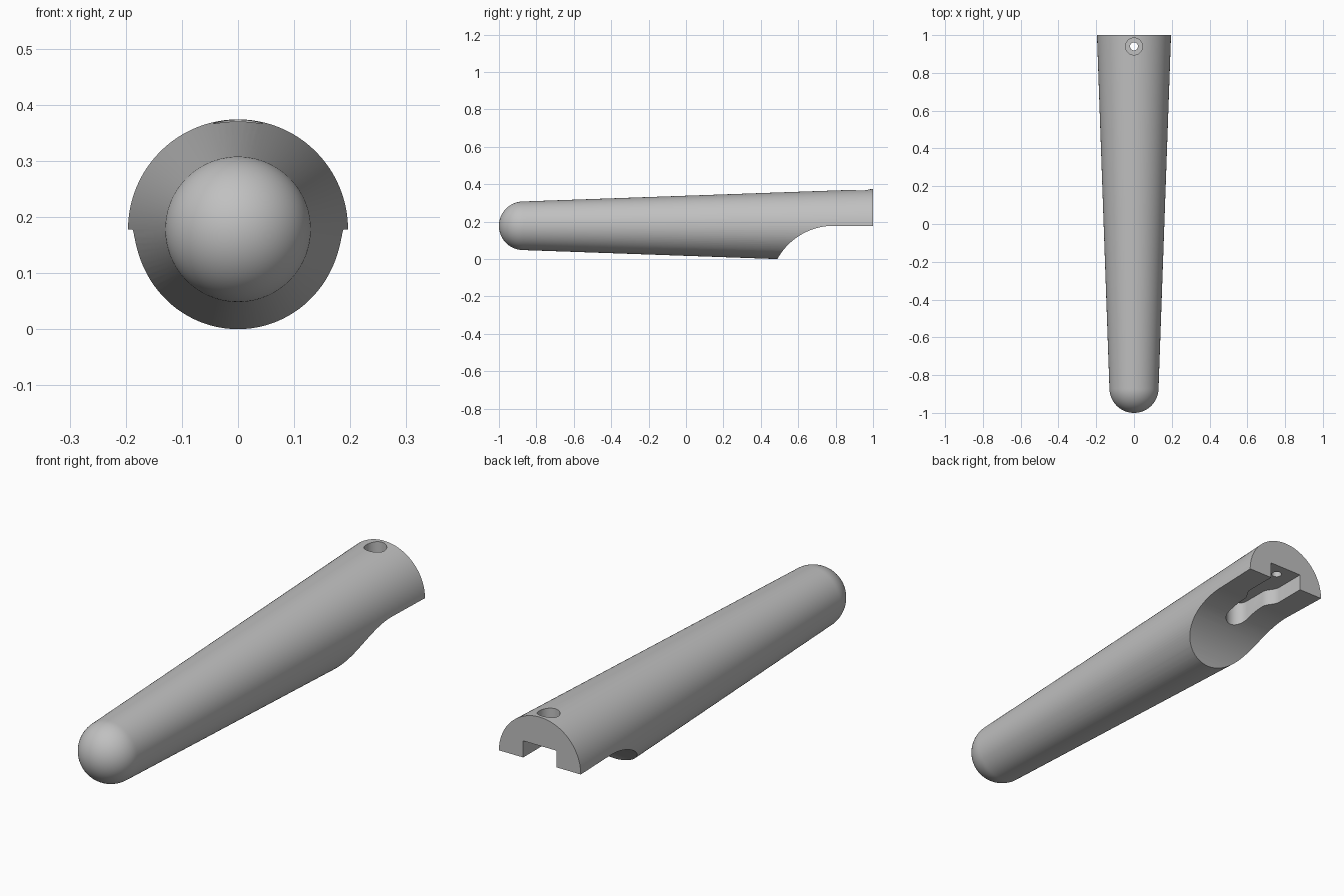
import bpy, bmesh, math
from mathutils import Vector, Matrix

if "Cube" in bpy.data.objects:
    bpy.data.objects.remove(bpy.data.objects["Cube"], do_unlink=True)

AXIS_Z = 0.178            # height of the handle axis and of the flat underside
TIP_R, END_R = 0.13, 0.196
TIP_Y = -1 + TIP_R        # centre of the rounded tip

grey = bpy.data.materials.new("plain_grey")
grey.use_nodes = True
grey.diffuse_color = (0.53, 0.53, 0.53, 1)
grey.node_tree.nodes["Principled BSDF"].inputs["Base Color"].default_value = grey.diffuse_color


def finish(name, bm):
    bmesh.ops.recalc_face_normals(bm, faces=bm.faces)
    mesh = bpy.data.meshes.new(name)
    bm.to_mesh(mesh)
    bm.free()
    mesh.materials.append(grey)
    obj = bpy.data.objects.new(name, mesh)
    bpy.context.collection.objects.link(obj)
    return obj


def prism(name, outline, shift):
    """Closed outline extruded along the shift vector."""
    bm = bmesh.new()
    face = bm.faces.new([bm.verts.new(p) for p in outline])
    moved = bmesh.ops.extrude_face_region(bm, geom=[face])["geom"]
    bmesh.ops.translate(bm, vec=shift, verts=[v for v in moved if isinstance(v, bmesh.types.BMVert)])
    return finish(name, bm)


def arc(cx, cy, r, start, end, steps):
    angles = [math.radians(start + (end - start) * i / steps) for i in range(steps + 1)]
    return [(cx + r * math.cos(a), cy + r * math.sin(a)) for a in angles]


# Tapered handle with a domed tip, revolved round the y axis
bm = bmesh.new()
profile = arc(TIP_Y, 0, TIP_R, 180, 90, 20) + [(1, END_R), (1, 0)]
verts = [bm.verts.new((0, y, r)) for y, r in profile]
edges = [bm.edges.new(pair) for pair in zip(verts, verts[1:])]
bmesh.ops.spin(bm, geom=verts + edges, cent=(0, 0, 0), axis=(0, 1, 0),
               angle=math.tau, steps=96, use_merge=False)
bmesh.ops.remove_doubles(bm, verts=bm.verts, dist=0.0001)
bmesh.ops.translate(bm, vec=(0, 0, AXIS_Z), verts=bm.verts)
handle = finish("handle", bm)

# Underside relief: flat at the rear, sweeping down in a round scoop
R = 0.345
side = arc(0.79, AXIS_Z - R, R, 90, 170, 32)
side = [(1.2, AXIS_Z)] + side + [(side[-1][0], -0.4), (1.2, -0.4)]
cutters = [prism("relief_cutter", [(-0.4, y, z) for y, z in side], (0.8, 0, 0))]

# Slot in the flat: wide at the rear, easing into a narrow round-ended groove
WIDE, NARROW = 0.08, 0.05
ease = [(NARROW + (WIDE - NARROW) * (1 - math.cos(math.pi * i / 8)) / 2,
         0.79 + 0.07 * i / 8) for i in range(9)]
right = [(WIDE, 1.2)] + ease[::-1]
plan = right + arc(0, 0.685, NARROW, 0, -180, 24) + [(-x, y) for x, y in reversed(right)]
cutters.append(prism("slot_cutter", [(x, y, -0.1) for x, y in plan], (0, 0, 0.35)))

# Stepped screw hole through the top
for name, radius, low in (("screw_head_cutter", 0.045, 0.31), ("screw_cutter", 0.021, 0.1)):
    ring = arc(0, 0.94, radius, 0, 352.5, 47)
    cutters.append(prism(name, [(x, y, low) for x, y in ring], (0, 0, 0.6)))

# Carve the handle, then discard the cutters
bpy.ops.object.select_all(action='DESELECT')
bpy.context.view_layer.objects.active = handle
handle.select_set(True)
for cutter in cutters:
    cutter.hide_render = True
    mod = handle.modifiers.new(cutter.name, 'BOOLEAN')
    mod.operation = 'DIFFERENCE'
    mod.solver = 'EXACT'
    mod.object = cutter
    bpy.ops.object.modifier_apply(modifier=mod.name)
    bpy.data.objects.remove(cutter, do_unlink=True)
bpy.ops.object.shade_smooth_by_angle(angle=math.radians(30))
